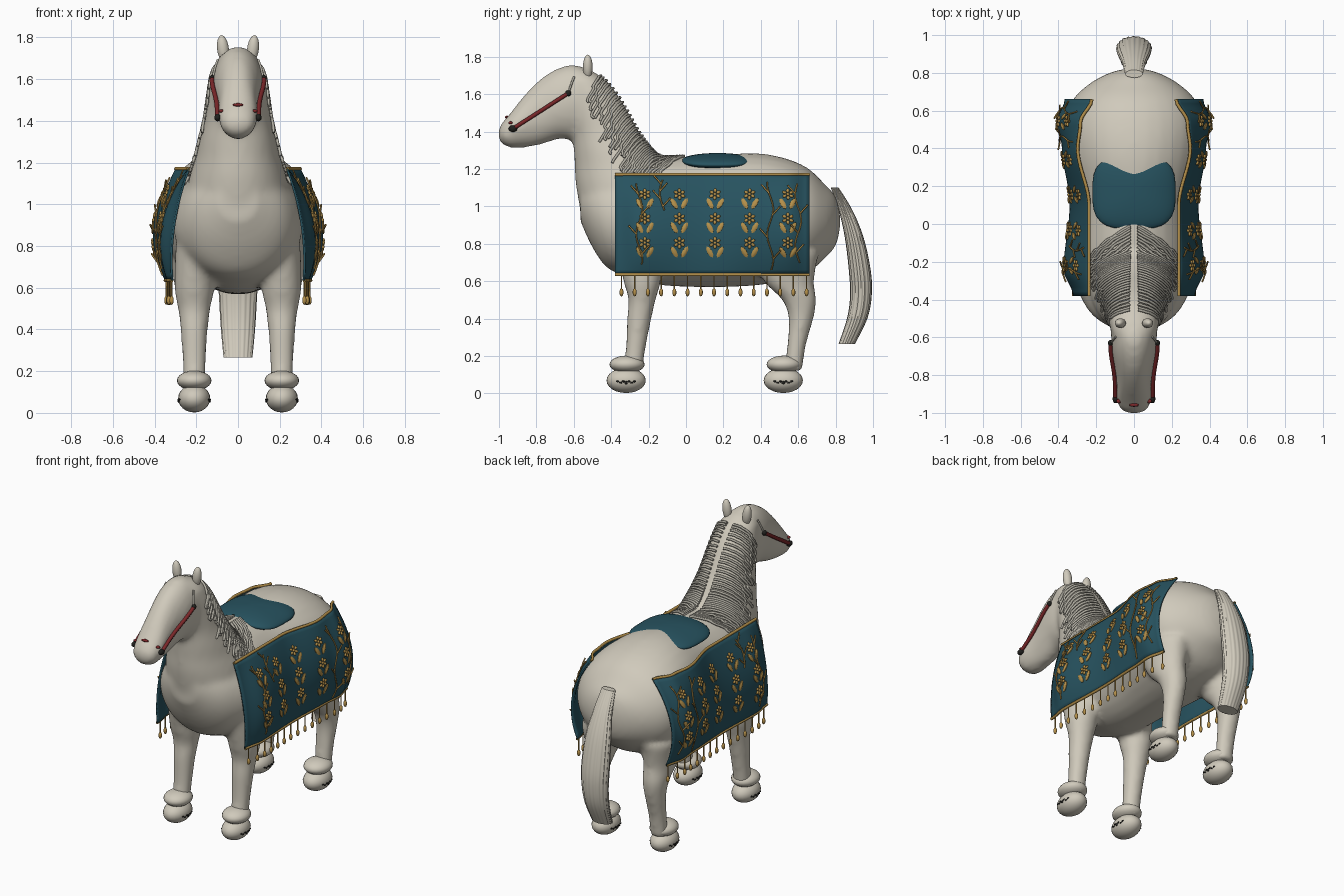
import bpy, bmesh, math, random
from mathutils import Vector, Matrix
from mathutils.bvhtree import BVHTree

random.seed(4)
cube = bpy.data.objects.get("Cube")
if cube:
    bpy.data.objects.remove(cube)


def material(name, r, g, b):
    m = bpy.data.materials.new(name)
    m.use_nodes = True
    m.diffuse_color = (r, g, b, 1)
    bsdf = next(n for n in m.node_tree.nodes if n.type == 'BSDF_PRINCIPLED')
    bsdf.inputs["Base Color"].default_value = (r, g, b, 1)
    return m


cream = material("cream", .63, .59, .50)
hair = material("grey hair", .45, .43, .37)
teal = material("teal cloth", .02, .085, .115)
gold = material("gold", .46, .28, .07)
red = material("dark red", .2, .02, .022)
black = material("black", .015, .015, .013)


def finish(bm, name, mat, mirror=True, angle=50):
    """Turn a bmesh into a smooth shaded object, mirrored across x if wanted."""
    bmesh.ops.recalc_face_normals(bm, faces=bm.faces)
    me = bpy.data.meshes.new(name)
    bm.to_mesh(me)
    bm.free()
    me.materials.append(mat)
    me.shade_smooth()
    me.set_sharp_from_angle(angle=math.radians(angle))
    ob = bpy.data.objects.new(name, me)
    bpy.context.collection.objects.link(ob)
    if mirror:
        ob.modifiers.new("mirror", 'MIRROR').use_mirror_merge = False
    return ob


def curves(name, paths, radius, mat, mirror=True):
    """Round tubes along lists of points."""
    cu = bpy.data.curves.new(name, 'CURVE')
    cu.dimensions = '3D'
    cu.bevel_depth, cu.bevel_resolution, cu.use_fill_caps = radius, 1, True
    for side in ((1, -1) if mirror else (1,)):
        for path in paths:
            sp = cu.splines.new('POLY')
            sp.points.add(len(path) - 1)
            for pt, p in zip(sp.points, path):
                pt.co = (p[0] * side, p[1], p[2], 1)
            sp.use_smooth = True
    cu.materials.append(mat)
    ob = bpy.data.objects.new(name, cu)
    bpy.context.collection.objects.link(ob)


def spline(rows, steps=5):
    """Catmull-Rom interpolation of rows of numbers."""
    rows = [Vector(r) for r in rows]
    out = []
    for i in range(len(rows) - 1):
        a, b, c, d = (rows[max(0, min(len(rows) - 1, i + k))] for k in (-1, 0, 1, 2))
        for s in range(steps):
            t = s / steps
            out.append(b + (c - a) * t / 2 + (a * 2 - b * 5 + c * 4 - d) * t * t / 2
                       + (b * 3 - a - c * 3 + d) * t ** 3 / 2)
    return out + [rows[-1]]


def loft(bm, rows, axis, x=0, n=32, ridge=0):
    """Elliptic rings (station, centre, half width, half depth) along y or z."""
    rings = []
    for s, c, rx, rv in spline(rows):
        ring = []
        for k in range(n):
            a = math.tau * k / n
            f = 1 + ridge * (k % 4 < 2)
            u, v = x + rx * f * math.cos(a), c + rv * f * math.sin(a)
            ring.append(bm.verts.new((u, s, v) if axis == 'y' else (u, v, s)))
        rings.append(ring)
    for p, q in zip(rings, rings[1:]):
        for k in range(n):
            bm.faces.new((p[k], p[(k + 1) % n], q[(k + 1) % n], q[k]))
    bm.faces.new(rings[0])
    bm.faces.new(rings[-1])


def ellipsoid(bm, centre, radii, basis=Matrix(), seg=24):
    m = Matrix.Translation(centre) @ basis @ Matrix.Diagonal((*radii, 1))
    bmesh.ops.create_uvsphere(bm, u_segments=seg, v_segments=max(5, seg // 2), radius=1, matrix=m)


# Body, neck, head and legs, fused into one smooth skin
bm = bmesh.new()
loft(bm, [(.825, .92, .03, .03), (.8, .92, .13, .13), (.74, .92, .24, .2), (.65, .925, .33, .28),
          (.52, .93, .37, .33), (.35, .93, .355, .355), (.1, .917, .3, .35), (-.15, .92, .3, .34),
          (-.3, .91, .31, .29), (-.42, .93, .265, .26), (-.5, .97, .2, .19), (-.565, 1.02, .09, .1)], 'y')
loft(bm, [(.95, -.3, .26, .26), (1.12, -.305, .235, .285), (1.22, -.345, .205, .25), (1.3, -.39, .185, .21),
          (1.4, -.43, .16, .178), (1.5, -.47, .145, .163), (1.6, -.51, .13, .142),
          (1.68, -.55, .11, .115), (1.735, -.58, .06, .06)], 'z')
loft(bm, [(-.48, 1.59, .07, .08), (-.53, 1.58, .11, .15), (-.6, 1.56, .122, .198), (-.68, 1.55, .116, .19),
          (-.76, 1.515, .102, .18), (-.83, 1.475, .093, .157), (-.89, 1.437, .093, .125),
          (-.95, 1.4, .088, .085), (-.985, 1.39, .066, .055), (-1.005, 1.385, .02, .02)], 'y')
front_leg = [(.12, -.285, .053, .053), (.25, -.268, .057, .054), (.4, -.25, .066, .066),
             (.5, -.235, .078, .073), (.6, -.235, .095, .1), (.8, -.25, .09, .13)]
rear_leg = [(.12, .575, .053, .048), (.25, .59, .057, .05), (.4, .615, .064, .067),
            (.5, .605, .078, .092), (.6, .55, .092, .135), (.75, .53, .12, .18)]
for side in (1, -1):
    loft(bm, front_leg, 'z', .21 * side)
    loft(bm, rear_leg, 'z', .21 * side)
body = finish(bm, "body", cream, mirror=False)
rm = body.modifiers.new("fuse", 'REMESH')
rm.mode, rm.voxel_size, rm.use_smooth_shade = 'VOXEL', .018, True
sm = body.modifiers.new("soften", 'SMOOTH')
sm.factor, sm.iterations = .5, 8
bpy.context.view_layer.update()
skin = BVHTree.FromObject(body, bpy.context.evaluated_depsgraph_get())


def on_skin(p, off):
    loc, nor = skin.find_nearest(Vector(p))[:2]
    return loc + nor * off


# Ears
bm = bmesh.new()
ellipsoid(bm, (.072, -.525, 1.745), (.028, .026, .066), Matrix.Rotation(.12, 4, 'Y'))
finish(bm, "ears", cream)

# Hooves, fetlocks and the small dark marks on the hooves
hoof, fetlock, marks = bmesh.new(), bmesh.new(), bmesh.new()
for y in (-.32, .52):
    ellipsoid(hoof, (.21, y, .069), (.077, .105, .067))
    ellipsoid(fetlock, (.21, y + .005, .155), (.083, .094, .047))
    for side in (1, -1):
        for k in range(-3, 4):
            dy, dz = k * .015, -.012 + .007 * (k % 2)
            dx = .077 * math.sqrt(1 - (dy / .105) ** 2 - (dz / .067) ** 2)
            ellipsoid(marks, (.21 + side * dx, y + dy, .069 + dz), (.004, .009, .005 + .004 * (k == 0)), seg=8)
finish(hoof, "hooves", cream)
finish(fetlock, "fetlocks", cream)
finish(marks, "hoof_marks", black)

# Tail with strand grooves
bm = bmesh.new()
loft(bm, [(1.1, .795, .045, .02), (.98, .853, .06, .035), (.83, .9, .082, .048), (.65, .93, .09, .056),
          (.52, .935, .085, .055), (.4, .915, .078, .052), (.265, .86, .066, .042)], 'z', n=80, ridge=.05)
finish(bm, "tail", cream, mirror=False)

# Mane: wavy locks falling from the crest down both sides
crest = spline([(-.46, 1.69), (-.33, 1.53), (-.22, 1.36), (-.13, 1.3), (-.01, 1.28)], 8)
locks = []
for i, (y0, z0) in enumerate(crest):
    t = i / (len(crest) - 1)
    phase, length = random.uniform(0, 6), random.uniform(.85, 1.1)
    lock = []
    for k in range(25):
        s = k / 24 * length
        wave = .013 * s * math.sin(s * 20 + phase)
        guess = (.02 + (.12 + .11 * t) * math.sin(s * 1.5), y0 - (.07 + .12 * t) * s + wave,
                 z0 - .15 * s * s - .02 * s + wave)
        lock.append(on_skin(guess, .006))
    locks.append(lock)
curves("mane", locks, .0075, hair)

# Saddle pad: a rounded slab bent over the back
bm = bmesh.new()
ellipsoid(bm, (0, 0, 0), (1, 1, 1), seg=40)
for v in bm.verts:
    x, y, z = v.co
    r = max(1e-6, math.hypot(x, y))
    sq = r / max(1e-6, (abs(x) ** 3.2 + abs(y) ** 3.2) ** (1 / 3.2))
    px = .22 * x * sq
    v.co = (px, .168 + .195 * y * sq, 1.245 + .04 * z - .5 * px * px)
finish(bm, "saddle_pad", teal, mirror=False)

# Side cloth: half widths at top, middle and bottom for stations along y
CLOTH = [(-.38, .235, .305, .315), (-.24, .235, .36, .335), (.1, .235, .325, .325),
         (.4, .295, .375, .335), (.54, .28, .4, .345), (.66, .22, .355, .32)]
TOP, BOTTOM, FRONT, BACK = 1.17, .635, -.38, .66


def cloth(y, z, off=0):
    y = max(FRONT, min(BACK, y))
    a, b = next((p, q) for p, q in zip(CLOTH, CLOTH[1:]) if y <= q[0])
    k = (y - a[0]) / (b[0] - a[0])
    k = k * k * (3 - 2 * k)
    t, m, e = (a[j] + (b[j] - a[j]) * k for j in (1, 2, 3))
    u = (TOP - z) / (TOP - BOTTOM)
    return Vector((t * (1 - u) * (1 - 2 * u) + m * 4 * u * (1 - u) + e * u * (2 * u - 1) + off, y, z))


bm = bmesh.new()
NY, NZ = 44, 20
grid = [[bm.verts.new(cloth(FRONT + (BACK - FRONT) * i / NY, BOTTOM + (TOP - BOTTOM) * j / NZ))
         for j in range(NZ + 1)] for i in range(NY + 1)]
for p, q in zip(grid, grid[1:]):
    for j in range(NZ):
        bm.faces.new((p[j], q[j], q[j + 1], p[j + 1]))
ob = finish(bm, "side_cloths", teal)
sol = ob.modifiers.new("thickness", 'SOLIDIFY')
sol.thickness, sol.offset = .01, 0

# Gold trim along the upper and lower edges
along = [FRONT + (BACK - FRONT) * i / NY for i in range(NY + 1)]
curves("cloth_trim", [[cloth(y, z, .003) for y in along] for z in (TOP, BOTTOM)], .009, gold)


# Embroidery: flowers with leaf pairs in rows and columns
def stitch(bm, y, z, angle, shift, length, width):
    p, d = cloth(y, z, .007), .01
    ty = (cloth(y + d, z) - cloth(y - d, z)).normalized()
    n = ty.cross(cloth(y, z + d) - cloth(y, z - d)).normalized()
    tz = n.cross(ty)
    basis = Matrix((ty, tz, n)).transposed().to_4x4() @ Matrix.Rotation(angle, 4, 'Z')
    ellipsoid(bm, p + basis.to_3x3() @ Vector((0, shift, 0)), (width, length, .007), basis, 8)


bm = bmesh.new()
for y in (-.22, -.035, .155, .34, .545):
    for z in (1.065, .935, .805):
        stitch(bm, y, z, 0, 0, .009, .009)
        for k in range(6):
            stitch(bm, y, z, k * math.tau / 6, .021, .012, .009)
        for side in (1, -1):
            stitch(bm, y + .012 * side, z - .078, -.5 * side, .033, .035, .014)
finish(bm, "embroidery", gold)

# Winding twigs over the cloth
twigs = []
for y0, low, high in ((-.25, .69, 1.12), (-.125, .98, 1.14), (.45, .66, 1.13), (.6, .7, 1.12)):
    stem = []
    for k in range(25):
        z = low + (high - low) * k / 24
        y = y0 + .016 * math.sin(z * 23 + y0 * 9)
        stem.append(cloth(y, z, .013))
        if k % 6 == 3:
            d = .04 if k % 12 == 3 else -.04
            twigs.append([cloth(y + d * s, z + .045 * s, .013 + .012 * s) for s in (0, .5, 1)])
    twigs.append(stem)
curves("twigs", twigs, .0045, gold)

# Tassels hanging from the lower edge
bm = bmesh.new()
threads = []
for i in range(15):
    p = cloth(-.345 + i * .0707, BOTTOM)
    threads.append([p, p - Vector((0, 0, .08))])
    ellipsoid(bm, p - Vector((0, 0, .095)), (.011, .011, .022), seg=10)
finish(bm, "tassel_beads", gold)
curves("tassel_threads", threads, .004, gold)

# Bridle: cheek straps, thin upper straps, end studs and nose marks
low, high, poll = Vector((.09, -.925, 1.415)), Vector((.13, -.63, 1.605)), Vector((.11, -.6, 1.7))
curves("cheek_straps", [[on_skin(low.lerp(high, k / 16), .008) for k in range(17)]], .012, red)
curves("upper_straps", [[on_skin(high.lerp(poll, k / 6), .004) for k in range(7)]], .006, hair)
bm = bmesh.new()
ellipsoid(bm, on_skin(low, .008), (.016, .024, .018), seg=12)
ellipsoid(bm, on_skin(high, .008), (.014, .016, .016), seg=12)
finish(bm, "bridle_studs", black)
bm = bmesh.new()
ellipsoid(bm, on_skin((0, -.95, 1.47), .002), (.026, .01, .008), seg=12)
for side in (1, -1):
    ellipsoid(bm, on_skin((.075 * side, -.935, 1.445), .003), (.014, .012, .008), seg=12)
finish(bm, "nose_marks", red, mirror=False)
